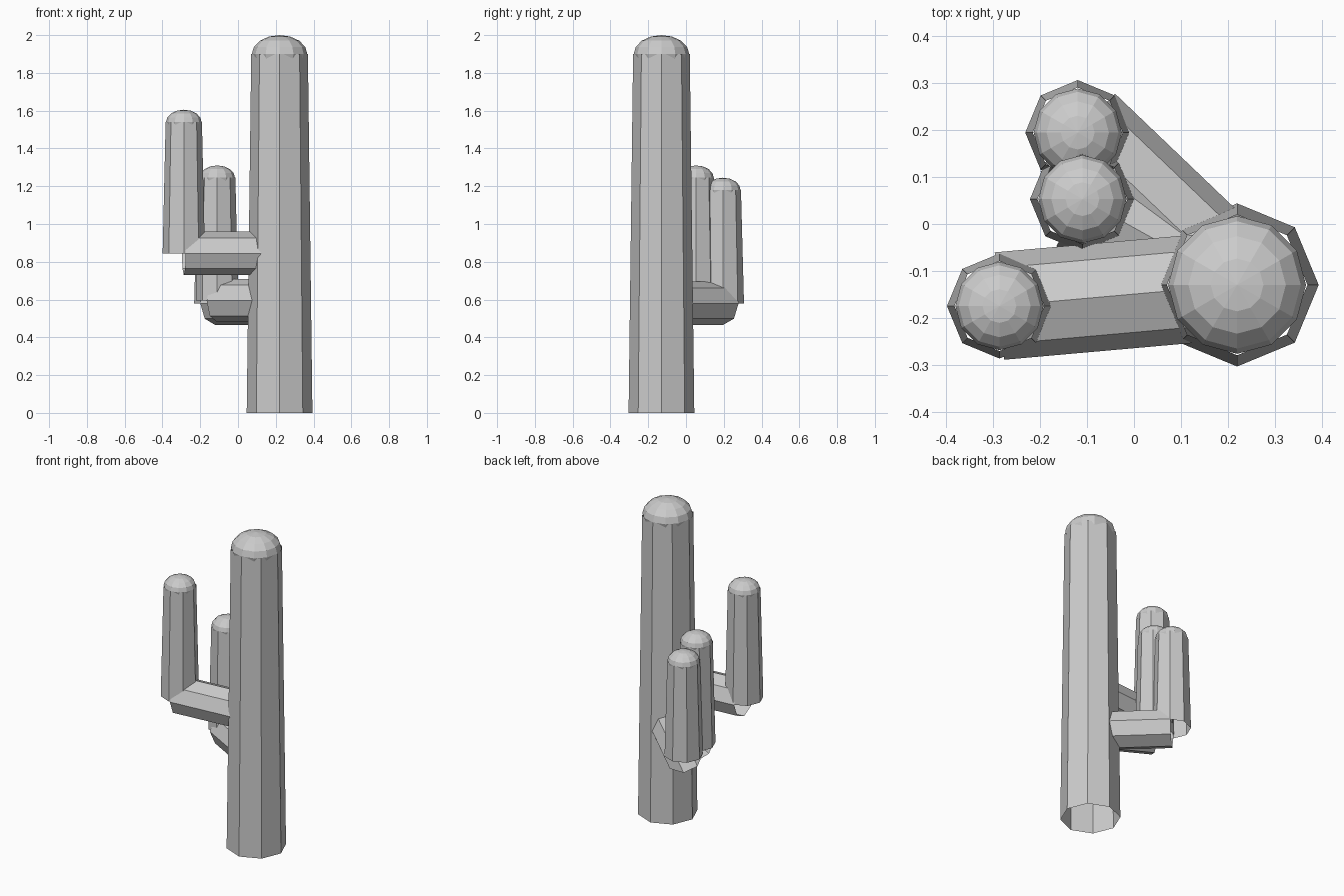
import bpy, bmesh
from mathutils import Vector

default = bpy.data.objects.get("Cube")
if default:
    bpy.data.objects.remove(default, do_unlink=True)

# Single stone grey for the whole plant
GREY = (0.6, 0.6, 0.6, 1)
grey = bpy.data.materials.new("plain_grey")
grey.use_nodes = True
grey.diffuse_color = GREY
grey.node_tree.nodes["Principled BSDF"].inputs["Base Color"].default_value = GREY


def finish(name, bm, location):
    mesh = bpy.data.meshes.new(name)
    bm.to_mesh(mesh)
    bm.free()
    mesh.materials.append(grey)
    obj = bpy.data.objects.new(name, mesh)
    obj.location = location
    bpy.context.collection.objects.link(obj)
    return obj


def tube(name, start, end, r_start, r_end):
    """Open eight-sided tube between two points."""
    start, end = Vector(start), Vector(end)
    axis = end - start
    bm = bmesh.new()
    bmesh.ops.create_cone(bm, cap_ends=False, segments=8, radius1=r_start,
                          radius2=r_end, depth=axis.length)
    obj = finish(name, bm, (start + end) / 2)
    obj.rotation_euler = axis.to_track_quat('Z', 'Y').to_euler()
    return obj


def stem(name, x, y, bottom, top, r_bottom, r_top, cap_height):
    """Tapered upright stem closed by a flattened round cap."""
    tube(name, (x, y, bottom), (x, y, top - cap_height), r_bottom, r_top)
    bm = bmesh.new()
    bmesh.ops.create_uvsphere(bm, u_segments=12, v_segments=8, radius=r_top * 0.98)
    bmesh.ops.scale(bm, verts=bm.verts, vec=(1, 1, cap_height / (r_top * 0.98)))
    finish(name + "_cap", bm, (x, y, top - cap_height))


# Main trunk
TRUNK = (0.22, -0.13)
stem("trunk", *TRUNK, 0, 2, 0.174, 0.15, 0.1)

# Each branch: a level arm out of the trunk and an upright stem at its end
branches = {
    "right_branch": (-0.287, -0.175, 0.845, 1.605),
    "middle_branch": (-0.11, 0.053, 0.595, 1.31),
    "back_branch": (-0.12, 0.195, 0.58, 1.245),
}
for name, (x, y, base, top) in branches.items():
    tube(name + "_arm", (x, y, base), (*TRUNK, base), 0.115, 0.115)
    stem(name + "_stem", x, y, base, top, 0.112, 0.096, 0.065)
